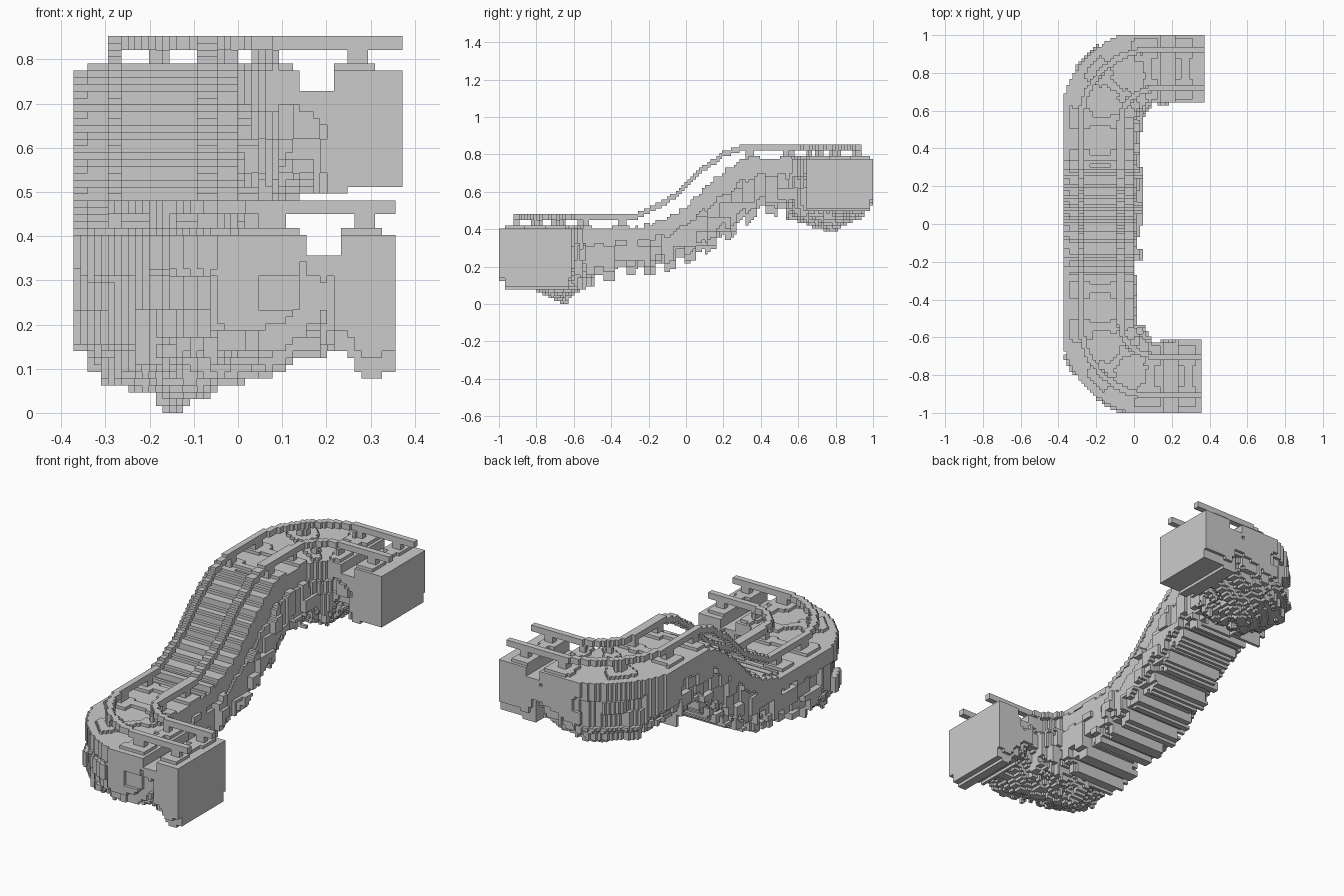
import bpy, bmesh, math, random
from functools import lru_cache

random.seed(7)

cube = bpy.data.objects.get("Cube")
if cube:
    bpy.data.objects.remove(cube, do_unlink=True)

U = 2 / 129                # block size
NX, NY = 48, 129           # plan grid
TURN_X, TURN_R = 0.105, 0.28
FRONT_TURN, BACK_TURN = 0.525, 0.54
ARC = TURN_R * math.pi / 2

stone = bpy.data.materials.new("plain grey")
stone.diffuse_color = (0.6, 0.6, 0.6, 1)
stone.use_nodes = True
stone.node_tree.nodes["Principled BSDF"].inputs["Base Color"].default_value = (0.6, 0.6, 0.6, 1)


def locate(x, y):
    """Distance along the track (negative to the front) and offset outward."""
    side = math.copysign(1, y)
    turn = BACK_TURN if y > 0 else FRONT_TURN
    dx, dy = TURN_X - x, abs(y) - turn
    if dy <= 0:
        return y, dx - TURN_R
    if dx >= 0:
        return side * (turn + math.atan2(dy, dx) * TURN_R), math.hypot(dx, dy) - TURN_R
    return side * (turn + ARC - dx), dy - TURN_R


def profile(points):
    """Piecewise linear height, in whole blocks, along the track."""
    def height(s):
        if s <= points[0][0]:
            return round(points[0][1])
        for (a, p), (b, q) in zip(points, points[1:]):
            if s <= b:
                return round(p + (q - p) * (s - a) / (b - a))
        return round(points[-1][1])
    return height


rail_height = profile([(-.27, 29), (-.1, 34.5), (0, 39.5), (.1, 46), (.2, 50.5), (.3, 53)])
deck_height = profile([(-.25, 26), (-.1, 29), (0, 33), (.1, 39.5), (.2, 45), (.3, 49), (.36, 50)])
base_height = profile([(-1.24, 7.4), (-1.18, 5.4), (-1.14, 5.4), (-1.11, 9), (-1, 8), (-.93, 5),
                       (-.8, 4), (-.65, 0), (-.56, 6), (-.42, 9), (-.2, 11), (0, 13.5), (.15, 19),
                       (.25, 23), (.3, 26), (.4, 31), (.55, 30), (.7, 26), (.85, 25), (.95, 29),
                       (1.02, 32), (1.24, 33)])


@lru_cache(None)
def rough(kind, a, b, low, high):
    """One random whole number, kept for each patch of rock."""
    return random.randint(low, high)


def underside(s, d):
    low = base_height(s)
    if abs(s) > 1.05:          # end blocks, with a stepped lower edge
        return low + (3 if abs(d) > 0.17 else 0)
    if abs(s) > 0.56:          # turns, hanging lowest in the middle
        patch = rough("turn", math.floor(s / (5 * U)), math.floor(d / (5 * U)), 0, 2)
        return max(0, low + round(abs(d) * 22) + (patch if abs(d) > 0.04 else 0))
    k = math.floor(s / (3.5 * U))
    return low + (rough("rib", k, 0, 2, 3) if k % 2 else rough("rib", k, 0, -1, 0))


def deck_top(s):
    # shallow gap between the last two ties at each end
    return deck_height(s) - (3 if 1.01 < abs(s) < 1.085 else 0)


def half_width(s, d, z, top, low):
    inner = d < 0
    if abs(s) > 1.08:
        return 0.178 if inner and s > 0 else 0.2
    turn = 0.56 < abs(s) < 0.93
    depth = (top - z) / max(1, top - low)
    if depth < 0.35:
        return 0.178 if inner else 0.212 if turn else 0.195
    patch = rough("in" if inner else "out", math.floor(s / (4 * U)), z // 5, 0, 2)
    width = 0.165 + U * patch
    if turn or inner and -.2 < s < .56:
        width += 2 * U
    if depth > 0.85:
        width -= 2 * U
    return width


def tie_distance(s):
    return abs((abs(s) - 0.945 + 0.1) % 0.2 - 0.1)


# Each rule lists the block levels a part fills in one column
def ground(s, d):
    top, low = deck_top(s), underside(s, d)
    return [z for z in range(low, top) if abs(d) < half_width(s, d, z, top, low)]


def ties(s, d):
    if abs(d) > 0.168:
        return []
    top = deck_top(s)
    if -.27 < s < .3:      # close sleepers on the slope
        return [top] if math.floor(s / (2 * U)) % 2 else []
    return [top] if tie_distance(s) < 0.047 and abs(d) > 0.05 or tie_distance(s) < 0.02 else []


def posts(s, d):
    if -.27 < s < .32 or tie_distance(s) > 0.02 or not 0.085 < abs(d) < 0.122:
        return []
    return range(deck_top(s) + 1, rail_height(s))


def rail(sign):
    def rule(s, d):
        if 0.089 < d * sign < 0.121:
            z = rail_height(s)
            return [z, z + 1]
        return []
    return rule


SIDES = [((1, 0, 0), ((1, 0, 0), (1, 1, 0), (1, 1, 1), (1, 0, 1))),
         ((-1, 0, 0), ((0, 0, 0), (0, 0, 1), (0, 1, 1), (0, 1, 0))),
         ((0, 1, 0), ((0, 1, 0), (0, 1, 1), (1, 1, 1), (1, 1, 0))),
         ((0, -1, 0), ((0, 0, 0), (1, 0, 0), (1, 0, 1), (0, 0, 1))),
         ((0, 0, 1), ((0, 0, 1), (1, 0, 1), (1, 1, 1), (0, 1, 1))),
         ((0, 0, -1), ((0, 0, 0), (0, 1, 0), (1, 1, 0), (1, 0, 0)))]


def build(name, rule):
    """Fill blocks by the rule and skin the exposed sides."""
    blocks = set()
    for i in range(NX):
        for j in range(NY):
            x, y = (i + .5 - NX / 2) * U, (j + .5 - NY / 2) * U
            if y < 0 and i == NX - 1:
                continue   # the front end stops one block short
            s, d = locate(x, y)
            blocks.update((i, j, z) for z in rule(s, d))
    bm = bmesh.new()
    verts = {}

    def corner(p):
        if p not in verts:
            verts[p] = bm.verts.new(((p[0] - NX / 2) * U, (p[1] - NY / 2) * U, p[2] * U))
        return verts[p]

    for b in sorted(blocks):
        for step, quad in SIDES:
            if tuple(map(sum, zip(b, step))) not in blocks:
                bm.faces.new([corner(tuple(map(sum, zip(b, c)))) for c in quad])
    mesh = bpy.data.meshes.new(name)
    bm.to_mesh(mesh)
    bm.free()
    mesh.materials.append(stone)
    bpy.context.collection.objects.link(bpy.data.objects.new(name, mesh))


build("rock_bed", ground)
build("track_ties", ties)
build("rail_posts", posts)
build("outer_rail", rail(1))
build("inner_rail", rail(-1))
